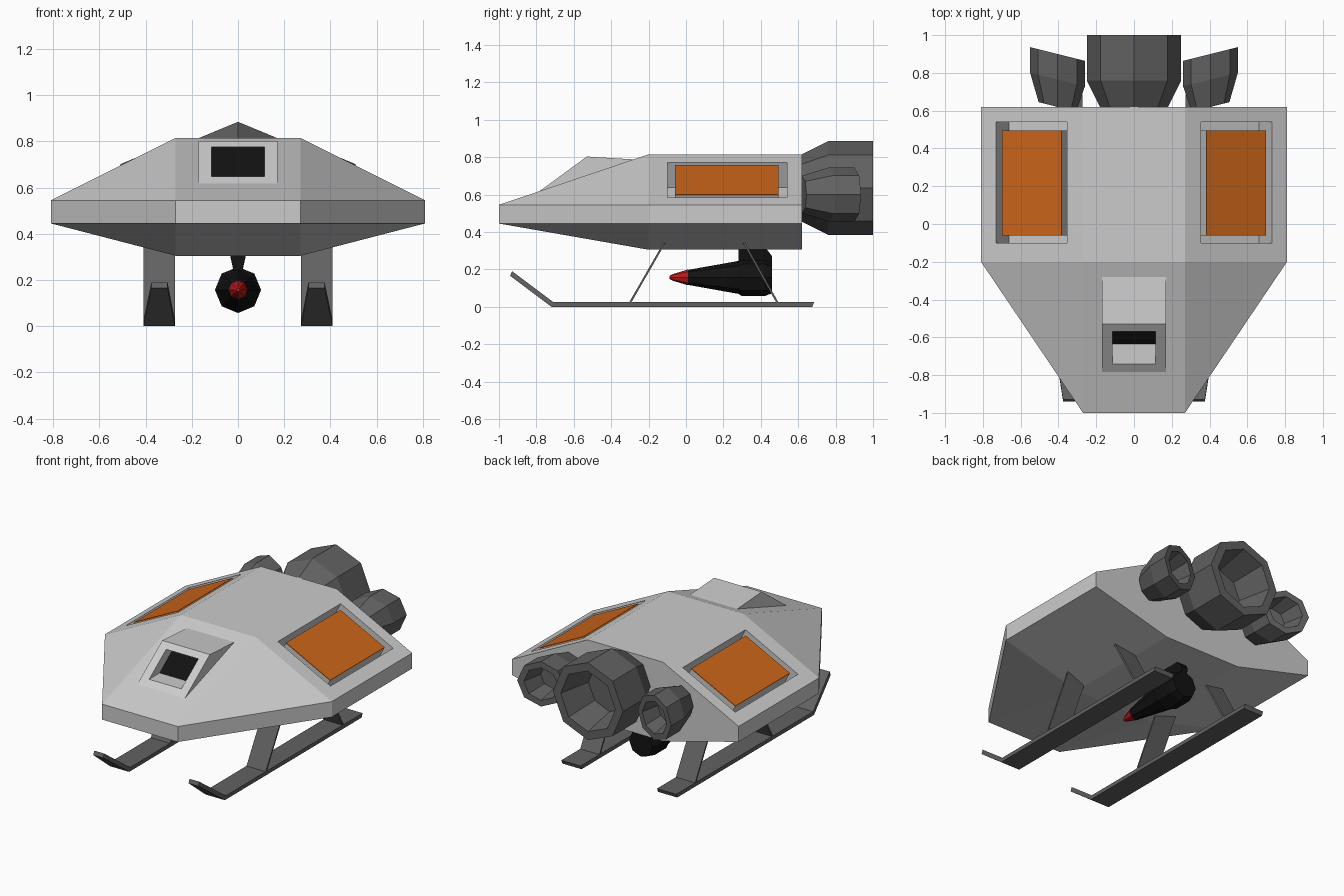
import bpy, bmesh
from math import sin, cos, pi, sqrt
from mathutils import Vector

if "Cube" in bpy.data.objects:
    bpy.data.objects.remove(bpy.data.objects["Cube"])


def material(name, rgb):
    m = bpy.data.materials.new(name)
    m.diffuse_color = (*rgb, 1)
    m.use_nodes = True
    m.node_tree.nodes["Principled BSDF"].inputs["Base Color"].default_value = m.diffuse_color
    return m


DARK = material("dark_grey", (0.12, 0.12, 0.12))
BLACK = material("black", (0.006, 0.006, 0.006))
RED = material("red", (0.5, 0.01, 0.01))
ORANGE = material("orange", (0.6, 0.13, 0.01))


def finish(name, bm, mat=None):
    bmesh.ops.recalc_face_normals(bm, faces=bm.faces[:])
    me = bpy.data.meshes.new(name)
    bm.to_mesh(me)
    bm.free()
    if mat:
        me.materials.append(mat)
    ob = bpy.data.objects.new(name, me)
    bpy.context.collection.objects.link(ob)
    return ob


def solid(name, pts, mat=None):
    """Flat-faced convex solid through the given corners."""
    bm = bmesh.new()
    vs = [bm.verts.new(p) for p in pts]
    bmesh.ops.convex_hull(bm, input=vs)
    bmesh.ops.dissolve_limit(bm, angle_limit=0.01, verts=bm.verts[:], edges=bm.edges[:])
    return finish(name, bm, mat)


def prism(name, yz, x0, x1, mat=None):
    return solid(name, [(x, y, z) for x in (x0, x1) for y, z in yz], mat)


def lathe(name, profile, cx, cz, mat, shear=0):
    """Eight-sided turned shape along y; shear slants its rings."""
    bm = bmesh.new()
    rings = []
    for y, r in profile:
        ring = []
        for i in range(8):
            dx, dz = r * cos(i * pi / 4), r * sin(i * pi / 4)
            ring.append(bm.verts.new((cx + dx, y + shear * dx, cz + dz)))
        rings.append(ring)
    for a, b in zip(rings, rings[1:]):
        for i in range(8):
            j = (i + 1) % 8
            bm.faces.new((a[i], a[j], b[j], b[i]))
    bm.faces.new(rings[0])
    bm.faces.new(rings[-1])
    return finish(name, bm, mat)


def slope_box(name, s, x0, x1, y0, y1, low, high, mat=None):
    """Box lying on the side roof slope, between two heights along its normal."""
    n = Vector((1, 0, 2)) / sqrt(5)
    pts = []
    for x in (x0, x1):
        for y in (y0, y1):
            for h in (low, high):
                p = Vector((x, y, 0.815 - (x - 0.27) * 0.5)) + n * h
                pts.append((s * p.x, p.y, p.z))
    return solid(name, pts, mat)


def boolean(target, tool, op):
    mod = target.modifiers.new(op, 'BOOLEAN')
    mod.operation, mod.object, mod.solver = op, tool, 'EXACT'
    bpy.context.view_layer.objects.active = target
    bpy.ops.object.modifier_apply(modifier=mod.name)
    bpy.data.objects.remove(tool)


# Faceted hull
corners = []
for s in (-1, 1):
    for y in (-0.2, 0.62):
        corners += [(s * 0.27, y, 0.815), (s * 0.81, y, 0.545),
                    (s * 0.81, y, 0.445), (s * 0.27, y, 0.305)]
    corners += [(s * 0.27, -1, 0.545), (s * 0.27, -1, 0.445)]
hull = solid("hull", corners)

# Cockpit hood with a recessed window
hood = prism("hood", [(-0.80, 0.606), (-0.53, 0.803), (-0.25, 0.786),
                      (-0.28, 0.60), (-0.70, 0.57)], -0.17, 0.17)
boolean(hull, hood, 'UNION')
cut = prism("window_cutter", [(-0.90, 0.648), (-0.63, 0.648),
                              (-0.46, 0.775), (-0.73, 0.775)], -0.115, 0.115)
boolean(hull, cut, 'DIFFERENCE')
prism("window", [(-0.635, 0.648), (-0.625, 0.648), (-0.455, 0.775), (-0.465, 0.775)],
      -0.115, 0.115, BLACK)

# Roof panels set in grooves
for s, side in ((-1, "left"), (1, "right")):
    cut = slope_box("groove_cutter", s, 0.355, 0.73, -0.1, 0.54, -0.15, 0.05)
    boolean(hull, cut, 'DIFFERENCE')
    slope_box(side + "_panel_block", s, 0.385, 0.70, -0.06, 0.495, -0.155, -0.006)
    slope_box(side + "_panel", s, 0.385, 0.70, -0.06, 0.495, -0.006, 0.0, ORANGE)

# Engine nozzles
lathe("main_engine", [(0.61, 0.175), (0.76, 0.25), (1.0, 0.25), (1.0, 0.195), (0.78, 0.15)],
      0, 0.635, DARK)
for s, side in ((-1, "left"), (1, "right")):
    lathe(side + "_engine", [(0.62, 0.10), (0.765, 0.145), (0.90, 0.145),
                             (0.90, 0.105), (0.77, 0.08)],
          s * 0.405, 0.60, DARK, s * 0.25)

# Landing skids and struts
for s, side in ((-1, "left"), (1, "right")):
    a, b = s * 0.273, s * 0.41
    prism(side + "_skid", [(-0.72, 0), (0.675, 0), (0.685, 0.025), (-0.71, 0.025)], a, b, DARK)
    tip = [(x, y, z) for x in (a, b) for y, z in ((-0.72, 0), (-0.71, 0.025))]
    tip += [(s * x, y, z) for x in (0.305, 0.375) for y, z in ((-0.94, 0.165), (-0.93, 0.19))]
    solid(side + "_skid_tip", tip, DARK)
    for part, y0, y1 in (("front", -0.30, -0.115), ("rear", 0.49, 0.31)):
        prism(f"{side}_{part}_strut", [(y0 - 0.006, 0.02), (y0 + 0.006, 0.02),
                                       (y1 + 0.006, 0.342), (y1 - 0.006, 0.342)], a, b, DARK)

# Slung missile with its pylon
lathe("missile_body", [(0.01, 0.04), (0.28, 0.088), (0.30, 0.1), (0.42, 0.1), (0.46, 0.085)],
      0, 0.157, BLACK)
lathe("missile_tip", [(-0.088, 0.008), (-0.07, 0.018), (0.01, 0.042)], 0, 0.157, RED)
solid("pylon", [(s * w, y, z) for s in (-1, 1)
                for w, y, z in ((0.035, 0.28, 0.31), (0.035, 0.43, 0.31),
                                (0.015, 0.28, 0.23), (0.015, 0.46, 0.22),
                                (0.025, 0.46, 0.27))], BLACK)
